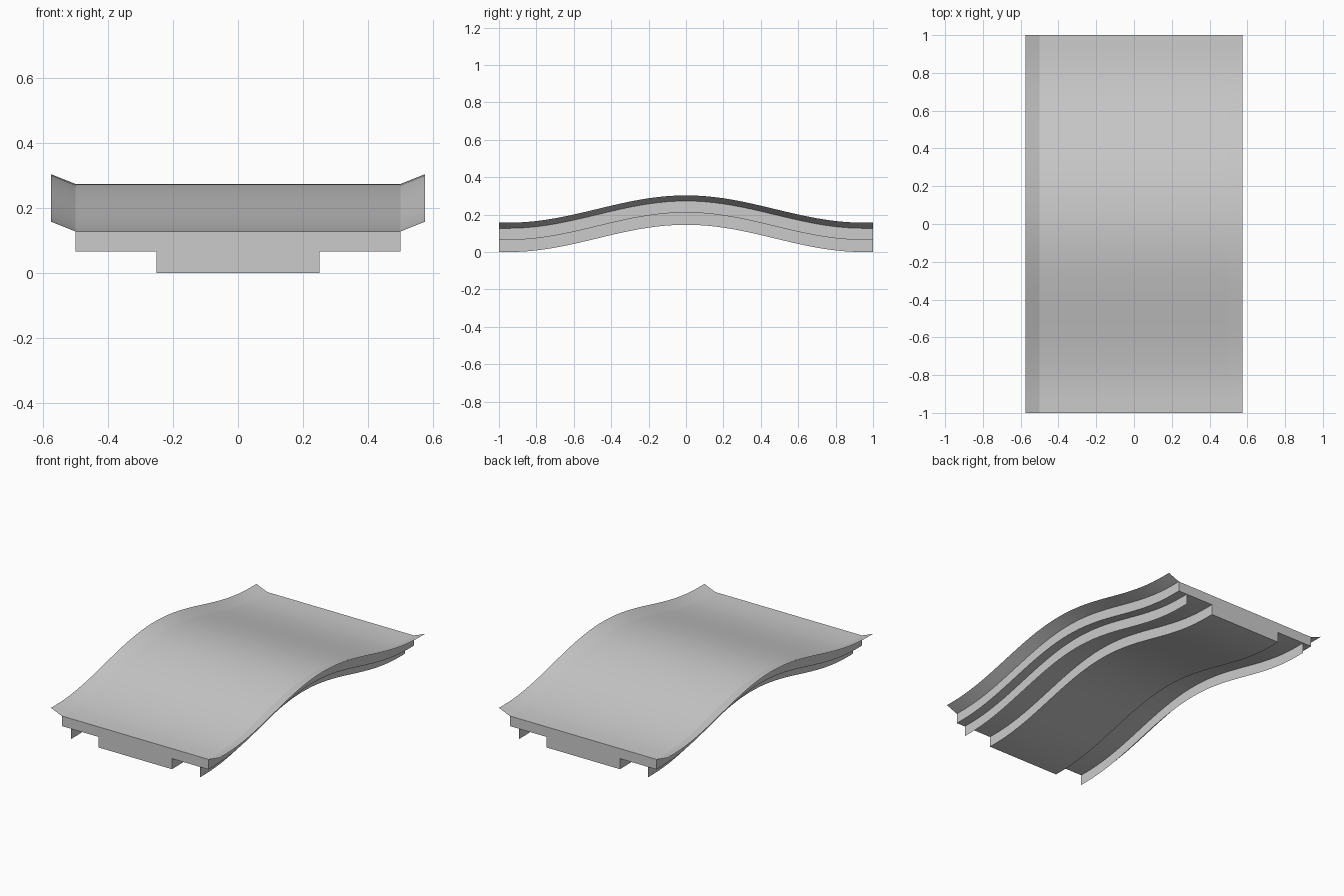
import bpy
import math

if "Cube" in bpy.data.objects:
    bpy.data.objects.remove(bpy.data.objects["Cube"], do_unlink=True)

RISE, FLAT, STEPS = 0.146, 0.95, 40

gray = bpy.data.materials.new("plain gray")
gray.use_nodes = True
gray.diffuse_color = (0.6, 0.6, 0.6, 1)
gray.node_tree.nodes["Principled BSDF"].inputs["Base Color"].default_value = (0.6, 0.6, 0.6, 1)


def hump(y):
    """Height of the gentle bump along the length."""
    return RISE * 0.5 * (1 + math.cos(math.pi * min(abs(y) / FLAT, 1)))


def sweep(name, section, closed=False):
    """Carry an x-z section along the bump; closed sections get end caps."""
    n = len(section)
    ys = [-1 + 2 * i / STEPS for i in range(STEPS + 1)]
    verts = [(x, y, z + hump(y)) for y in ys for x, z in section]
    faces = []
    for i in range(STEPS):
        for j in range(n if closed else n - 1):
            a, b = i * n + j, i * n + (j + 1) % n
            faces.append((a, b, b + n, a + n))
    if closed:
        faces.append(tuple(reversed(range(n))))
        faces.append(tuple(range(STEPS * n, STEPS * n + n)))
    mesh = bpy.data.meshes.new(name)
    mesh.from_pydata(verts, [], faces)
    mesh.materials.append(gray)
    obj = bpy.data.objects.new(name, mesh)
    bpy.context.collection.objects.link(obj)
    bpy.ops.object.select_all(action="DESELECT")
    obj.select_set(True)
    bpy.context.view_layer.objects.active = obj
    bpy.ops.object.mode_set(mode="EDIT")
    bpy.ops.mesh.select_all(action="SELECT")
    if closed:
        bpy.ops.mesh.normals_make_consistent(inside=False)
    bpy.ops.object.mode_set(mode="OBJECT")
    bpy.ops.object.shade_smooth_by_angle(angle=math.radians(30))
    return obj


# Deck with a narrower beam below it
half = [(0.5, 0.127), (0.5, 0.065), (0.25, 0.065), (0.25, 0)]
sweep("deck_and_beam", half + [(-x, z) for x, z in reversed(half)], closed=True)

# Raised edge lips and thin hanging rails, mirrored left and right
for side, s in (("left", 1), ("right", -1)):
    lip = [(s * 0.5, 0.127), (s * 0.575, 0.157)]
    sweep(side + "_lip", lip if s < 0 else lip[::-1])
    rail = [(s * 0.44, 0.065), (s * 0.44, 0)]
    sweep(side + "_rail", rail)
